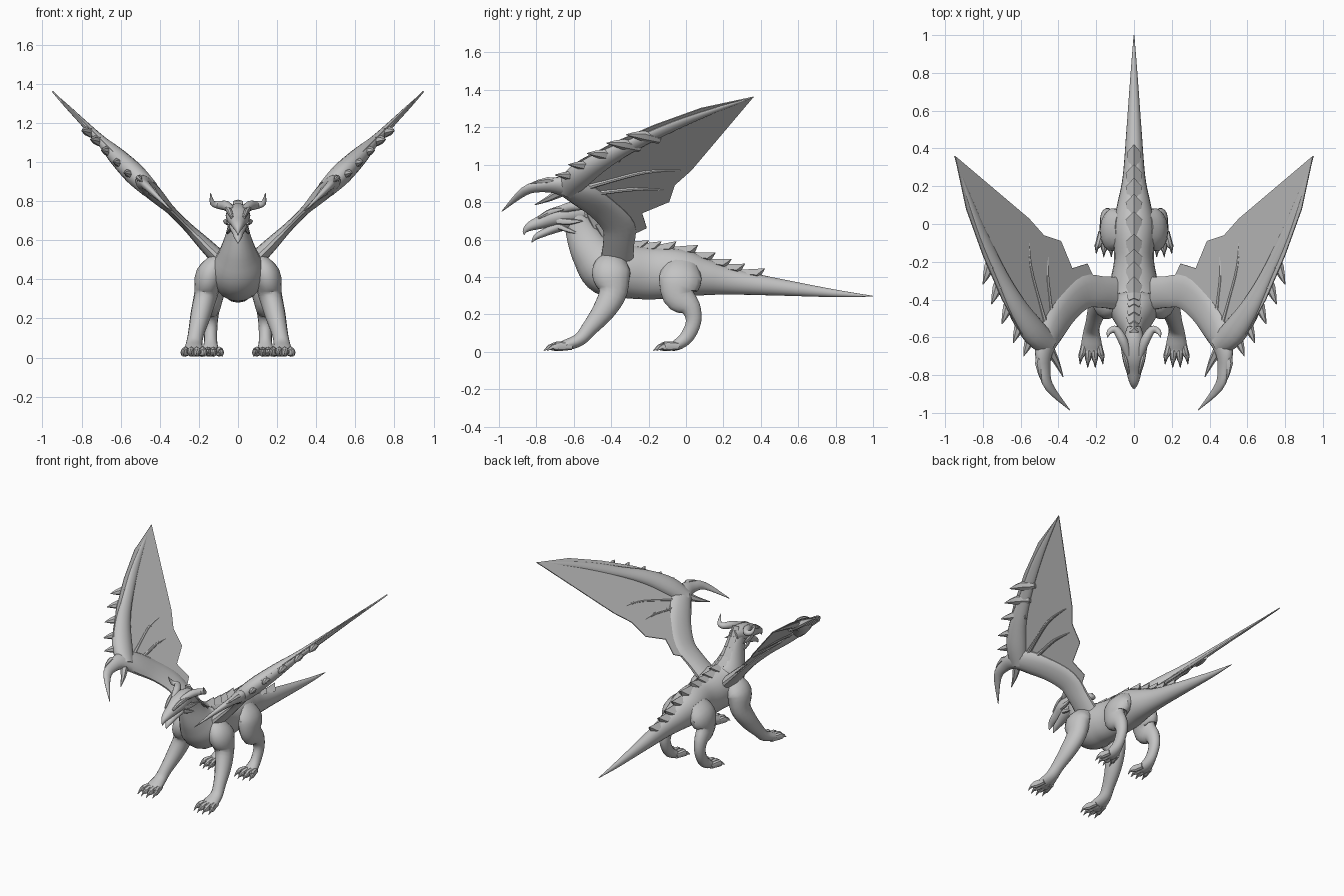
import bpy, bmesh, math
from mathutils import Vector

X = Vector((1, 0, 0))
WING_N = Vector((-1, 0, 1)).normalized()   # normal of the wing plane z = x + 0.41

grey = bpy.data.materials.new("stone_grey")
grey.diffuse_color = (0.55, 0.55, 0.55, 1)


def finish(name, bm, mirror=False, angle=40):
    bmesh.ops.recalc_face_normals(bm, faces=bm.faces[:])
    me = bpy.data.meshes.new(name)
    bm.to_mesh(me)
    bm.free()
    me.materials.append(grey)
    ob = bpy.data.objects.new(name, me)
    bpy.context.collection.objects.link(ob)
    if mirror:
        ob.modifiers.new("mirror", 'MIRROR')
        ob.modifiers["mirror"].use_mirror_merge = False
    bpy.ops.object.select_all(action='DESELECT')
    ob.select_set(True)
    bpy.context.view_layer.objects.active = ob
    bpy.ops.object.shade_smooth_by_angle(angle=math.radians(angle))
    return ob


def sample(pts, t):
    """Smooth curve through (x, y, z, radius_a, radius_b) stations."""
    i = min(int(t), len(pts) - 2)
    f = t - i
    p = [pts[max(0, min(len(pts) - 1, i + k))] for k in (-1, 0, 1, 2)]
    return [0.5 * (2 * b + (c - a) * f + (2 * a - 5 * b + 4 * c - d) * f * f
                   + (3 * b - a - 3 * c + d) * f ** 3) for a, b, c, d in zip(*p)]


def frame(pts, t, side):
    lo, hi = max(0, t - 0.05), min(len(pts) - 1, t + 0.05)
    tan = (Vector(sample(pts, hi)[:3]) - Vector(sample(pts, lo)[:3])).normalized()
    a = (side - tan * side.dot(tan)).normalized()
    return tan, a, a.cross(tan)


def add_tube(bm, pts, side=X, sides=14, sub=4):
    n = (len(pts) - 1) * sub
    rings = []
    for k in range(n + 1):
        t = k / sub
        x, y, z, ra, rb = sample(pts, t)
        _, a, b = frame(pts, t, side)
        ra, rb = max(ra, 0.001), max(rb, 0.001)
        rings.append([bm.verts.new(Vector((x, y, z)) + a * ra * math.cos(w) + b * rb * math.sin(w))
                      for w in (math.tau * j / sides for j in range(sides))])
    for r, s in zip(rings, rings[1:]):
        for j in range(sides):
            m = (j + 1) % sides
            bm.faces.new((r[j], r[m], s[m], s[j]))
    bm.faces.new(rings[0])
    bm.faces.new(rings[-1])


def tubes(name, paths, side=X, mirror=True, sides=14, sub=4):
    bm = bmesh.new()
    for p in paths:
        add_tube(bm, p, side, sides, sub)
    return finish(name, bm, mirror)


def on_wing(x, y, ra, rb, lift=0.0):
    return (x - lift * 0.7, y, x + 0.41 + lift * 0.7, ra, rb)


# Neck, trunk and tail in one loft
body = [(0, *p) for p in [
    (-.60, .74, .045, .055), (-.56, .64, .06, .085), (-.50, .53, .10, .115),
    (-.42, .45, .14, .15), (-.30, .43, .125, .145), (-.18, .42, .105, .14),
    (-.03, .42, .115, .13), (.10, .40, .09, .10), (.25, .375, .06, .07),
    (.50, .345, .04, .045), (.80, .312, .018, .02), (1.0, .297, .002, .002)]]
tubes("body", [body], mirror=False, sides=20, sub=5)

# Overlapping plates down the spine
bm = bmesh.new()
t = 0.15
while t < 8.5:
    x, y, z, ra, rb = sample(body, t)
    tan, a, up = frame(body, t, X)
    c = Vector((0, y, z)) + up * rb
    w = min(.044, ra * .75)
    L = .115
    vs = [bm.verts.new(c + a * s + tan * l * L + up * h) for s, l, h in (
        (-.7 * w, -.5, -.012), (.7 * w, -.5, -.012), (0, -.5, .01),
        (-w, .25, -.008), (w, .25, -.008), (0, .6, .032), (0, .4, -.03))]
    bmesh.ops.convex_hull(bm, input=vs)
    t += .66 if t < 7 else .5
finish("spine_plates", bm, angle=20)

# Head, jaw and hooked beak
tubes("head", [[(0, *p) for p in [
    (-.54, .74, .035, .04), (-.62, .735, .058, .055), (-.70, .72, .062, .052),
    (-.77, .695, .043, .038), (-.83, .672, .028, .026), (-.86, .648, .012, .014),
    (-.865, .625, .002, .002)]]], mirror=False)
tubes("jaw", [[(0, *p) for p in [
    (-.60, .70, .04, .04), (-.68, .67, .045, .03), (-.75, .64, .03, .022),
    (-.80, .615, .02, .016), (-.825, .585, .002, .002)]]], mirror=False)
tubes("horns", [[(.03, -.70, .75, .018, .018), (.058, -.62, .775, .025, .025),
                 (.095, -.56, .78, .021, .021), (.13, -.57, .79, .014, .014),
                 (.14, -.60, .84, .002, .002)]], Vector((0, 0, 1)))
tubes("brow_and_cheek_spikes", [
    [(.03, -.79, .715, .008, .008), (.045, -.72, .75, .014, .016), (.07, -.64, .765, .002, .002)],
    [(.045, -.69, .70, .014, .02), (.06, -.62, .695, .012, .016), (.075, -.55, .70, .002, .002)],
    [(.035, -.68, .67, .012, .016), (.048, -.63, .65, .01, .012), (.055, -.57, .63, .002, .002)]],
    sides=8)

# Legs
tubes("front_leg", [[
    (.09, -.39, .48, .06, .08), (.145, -.40, .42, .072, .105), (.165, -.39, .32, .06, .078),
    (.19, -.44, .22, .053, .062), (.215, -.52, .12, .041, .043), (.225, -.57, .065, .043, .036),
    (.225, -.64, .036, .055, .03), (.225, -.68, .028, .045, .022)]])
tubes("hind_leg", [[
    (.06, -.02, .46, .05, .09), (.11, -.03, .39, .065, .115), (.13, -.035, .30, .052, .092),
    (.138, .025, .235, .042, .055), (.14, .04, .16, .035, .042), (.14, .005, .08, .034, .038),
    (.14, -.05, .036, .044, .03), (.14, -.09, .027, .04, .02)]])


# Toes with curved claws
def toes(name, cx, y0, reach):
    paths = []
    for k in (-1.5, -.5, .5, 1.5):
        short = .018 * (abs(k) - .5)
        x, tip = cx + k * .03, y0 - reach + short
        paths.append([(cx + k * .02, y0 + .02, .03, .018, .02),
                      (x, y0 - reach * .35, .03, .019, .026),
                      (x + k * .006, y0 - reach * .65 + short, .026, .016, .02),
                      (x + k * .008, tip + .03, .026, .01, .012),
                      (x + k * .01, tip, .006, .002, .002)])
    tubes(name, paths, sides=8, sub=3)


toes("front_toes", .225, -.63, .13)
toes("hind_toes", .14, -.06, .115)

# Wing membrane: flat scalloped sheet
outline = [(.95, .36), (.89, .08), (.80, -.17), (.70, -.40), (.60, -.58), (.47, -.70),
           (.38, -.52), (.27, -.42), (.18, -.36), (.25, -.21), (.33, -.235), (.39, -.09),
           (.48, -.06), (.56, .03)]
bm = bmesh.new()
f = bm.faces.new([bm.verts.new((x, y, x + .41)) for x, y in outline])
bmesh.ops.triangulate(bm, faces=[f])
bmesh.ops.solidify(bm, geom=bm.faces[:], thickness=.006)
finish("wing_membrane", bm, True, 20)

# Wing arm running into the long wrist claw
tubes("wing_arm", [[
    on_wing(.07, -.37, .045, .09), on_wing(.17, -.36, .035, .085), on_wing(.26, -.36, .024, .09),
    on_wing(.35, -.44, .024, .085), on_wing(.43, -.55, .04, .085), on_wing(.475, -.66, .04, .06),
    on_wing(.475, -.76, .026, .038), on_wing(.45, -.86, .018, .028), on_wing(.34, -.985, .002, .002)]],
    WING_N)
# Leading edge bone
lead = [on_wing(.45, -.64, .045, .06), on_wing(.53, -.57, .055, .075),
        on_wing(.62, -.44, .045, .06), on_wing(.70, -.28, .026, .042),
        on_wing(.80, -.06, .016, .032), on_wing(.88, .15, .01, .018), on_wing(.95, .36, .002, .002)]
tubes("wing_leading_edge", [lead], WING_N)

# Finger struts standing proud of the membrane
tubes("wing_fingers", [
    [on_wing(.45, -.60, .02, .02), on_wing(.50, -.42, .013, .012),
     on_wing(.55, -.22, .011, .01), on_wing(.56, -.03, .003, .003)],
    [on_wing(.43, -.58, .02, .02), on_wing(.445, -.42, .013, .012),
     on_wing(.46, -.27, .011, .01), on_wing(.455, -.12, .003, .003)]], WING_N, sides=8)

# Saw-like scales on the leading edge and small thumb claws
scales = []
for x, y in ((.52, -.61), (.575, -.54), (.635, -.44), (.69, -.335), (.735, -.23)):
    scales.append([on_wing(x - .01, y + .09, .012, .02, -.01), on_wing(x + .02, y, .024, .032, -.015),
                   on_wing(x + .04, y - .09, .002, .002, -.035)])
scales.append([on_wing(.45, -.66, .025, .03), on_wing(.41, -.73, .014, .018), on_wing(.375, -.81, .002, .002)])
scales.append([on_wing(.48, -.66, .025, .03), on_wing(.505, -.74, .016, .022), on_wing(.49, -.83, .002, .002)])
tubes("wing_edge_spikes", scales, WING_N, sides=6, sub=2)
